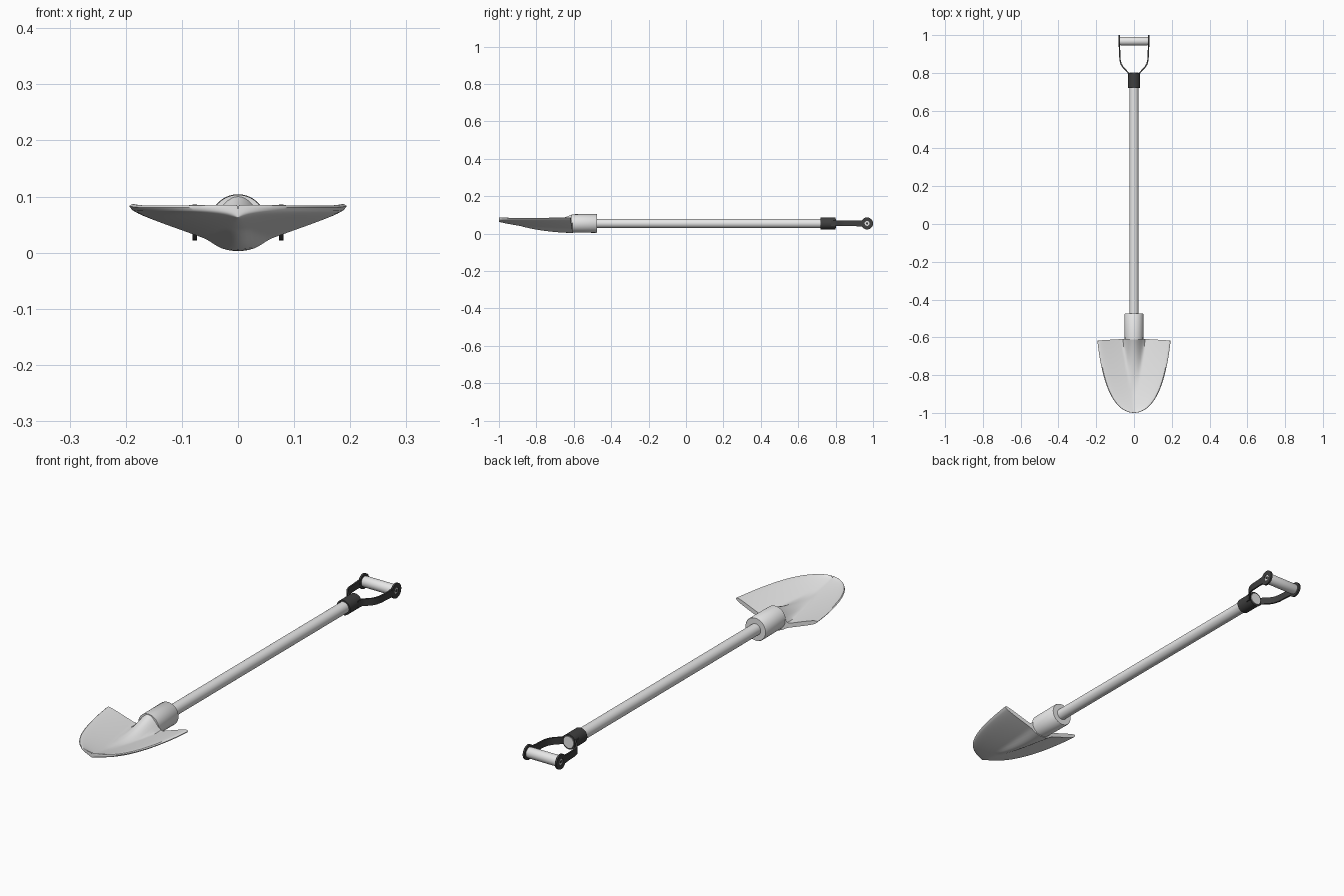
import bpy, bmesh
from math import sin, cos, pi, sqrt
from mathutils import Vector

cube = bpy.data.objects.get("Cube")
if cube:
    bpy.data.objects.remove(cube)


def material(name, value):
    m = bpy.data.materials.new(name)
    m.use_nodes = True
    m.diffuse_color = (value, value, value, 1)
    bsdf = next(n for n in m.node_tree.nodes if n.type == 'BSDF_PRINCIPLED')
    bsdf.inputs["Base Color"].default_value = (value, value, value, 1)
    return m


LIGHT = material("light grey", 0.8)
DARK = material("dark grey", 0.05)
AXIS_Z = 0.054


def finish(name, bm, mat):
    bmesh.ops.recalc_face_normals(bm, faces=bm.faces)
    me = bpy.data.meshes.new(name)
    bm.to_mesh(me)
    bm.free()
    ob = bpy.data.objects.new(name, me)
    bpy.context.collection.objects.link(ob)
    me.materials.append(mat)
    bpy.ops.object.select_all(action='DESELECT')
    ob.select_set(True)
    bpy.context.view_layer.objects.active = ob
    bpy.ops.object.shade_smooth_by_angle(angle=0.7)
    return ob


def lathe(name, profile, mat, axis, centre, closed=False, sides=40):
    """Spin (position, radius) pairs around the x or y axis."""
    bm = bmesh.new()
    rings = []
    for p, r in profile:
        ring = []
        for i in range(sides):
            a, b = r * cos(2 * pi * i / sides), r * sin(2 * pi * i / sides)
            co = (p, a, b) if axis == 'x' else (a, p, b)
            ring.append(bm.verts.new(Vector(co) + Vector(centre)))
        rings.append(ring)
    pairs = list(zip(rings, rings[1:]))
    if closed:
        pairs.append((rings[-1], rings[0]))
    else:
        bm.faces.new(rings[0])
        bm.faces.new(rings[-1])
    for a, b in pairs:
        for i in range(sides):
            j = (i + 1) % sides
            bm.faces.new((a[i], a[j], b[j], b[i]))
    return finish(name, bm, mat)


# Blade: a dished V with a rounded rim and a tongue running into the socket
def blade_point(t, u, side):
    s = sin(t)
    width = 0.194 * cos(t) * (1 - 0.2 * s * (1 - s))
    x = width * u
    y = -0.605 - 0.395 * s - 0.012 * abs(u) * (1 - s)
    rim = 0.080 + 0.003 * (1 - s) ** 4
    keel = 0.013 + 0.042 * s + 0.014 * s ** 4
    fold = sqrt(u * u + 0.006) - 0.003 * (1 - u * u)
    mid = keel + (rim - keel) * min(fold, 1)
    half = (0.0095 - 0.002 * s) * (1 - abs(u) ** 10) ** 0.4
    z = mid + side * half
    grow = max(0, 1 - s / 0.72)
    lobe = max(0, 1 - (x / (0.02 + 0.042 * grow)) ** 2)
    if side > 0:
        z += (AXIS_Z + 0.049 - z) * grow ** 1.6 * lobe ** 1.3
    else:
        z += (AXIS_Z - 0.051 - z) * grow * lobe ** 2
    return x, y, z


bm = bmesh.new()
ROWS, COLS = 36, 48
loops = []
for r in range(ROWS + 1):
    t = 1.56 * r / ROWS
    us = [-cos(pi * c / COLS) * 0.35 + 0.65 * (2 * c / COLS - 1) for c in range(COLS + 1)]
    top = [bm.verts.new(blade_point(t, u, 1)) for u in us]
    low = [bm.verts.new(blade_point(t, u, -1)) for u in us[1:-1]]
    loops.append((top, [top[0]] + low + [top[-1]]))
for (t0, l0), (t1, l1) in zip(loops, loops[1:]):
    for a, b in ((t0, t1), (l0, l1)):
        for c in range(COLS):
            bm.faces.new((a[c], a[c + 1], b[c + 1], b[c]))
for top, low in (loops[0], loops[-1]):
    for c in range(COLS):
        bm.faces.new(list(dict.fromkeys((top[c], top[c + 1], low[c + 1], low[c]))))
finish("blade", bm, LIGHT)

# Socket, shaft and collar along the y axis
centre = (0, 0, AXIS_Z)
lathe("socket", [(-0.612, 0.049), (-0.478, 0.05), (-0.475, 0.048)], LIGHT, 'y', centre)
lathe("shaft", [(-0.55, 0.0245), (0.803, 0.0245)], LIGHT, 'y', centre)
lathe("collar", [(0.72, 0.026), (0.72, 0.032), (0.80, 0.032), (0.80, 0.024)],
      DARK, 'y', centre, closed=True)

# Grip between the fork ends
HAND = (0, 0.968, AXIS_Z)
lathe("grip", [(-0.075, 0.021), (-0.068, 0.023), (0.068, 0.023), (0.075, 0.021)],
      LIGHT, 'x', HAND)

# Fork: two flat straps ending in round eyes
path = [Vector(p) for p in ((0.028, 0.775), (0.030, 0.80), (0.042, 0.813), (0.057, 0.828),
                            (0.068, 0.846), (0.074, 0.87), (0.076, 0.91), (0.077, 0.945))]
for sign, label in ((1, "left"), (-1, "right")):
    bm = bmesh.new()
    sections = []
    for i, p in enumerate(path):
        d = (path[min(i + 1, len(path) - 1)] - path[max(i - 1, 0)]).normalized()
        n = Vector((d.y, -d.x)) * 0.0035
        h = 0.015 if i < len(path) - 1 else 0.017
        sections.append([bm.verts.new((sign * (p.x + k * n.x), p.y + k * n.y, AXIS_Z + e * h))
                         for k, e in ((-1, -1), (1, -1), (1, 1), (-1, 1))])
    for a, b in zip(sections, sections[1:]):
        for i in range(4):
            j = (i + 1) % 4
            bm.faces.new((a[i], a[j], b[j], b[i]))
    bm.faces.new(sections[0])
    bm.faces.new(sections[-1])
    finish(label + "_fork_strap", bm, DARK)
    lathe(label + "_fork_eye",
          [(sign * 0.073, 0.013), (sign * 0.073, 0.032), (sign * 0.081, 0.032),
           (sign * 0.081, 0.013)], DARK, 'x', HAND, closed=True)
    lathe(label + "_grip_pin", [(sign * 0.07, 0.013), (sign * 0.079, 0.013)], LIGHT, 'x', HAND)
    lathe(label + "_pin_head", [(sign * 0.078, 0.006), (sign * 0.081, 0.006)], DARK, 'x', HAND)
